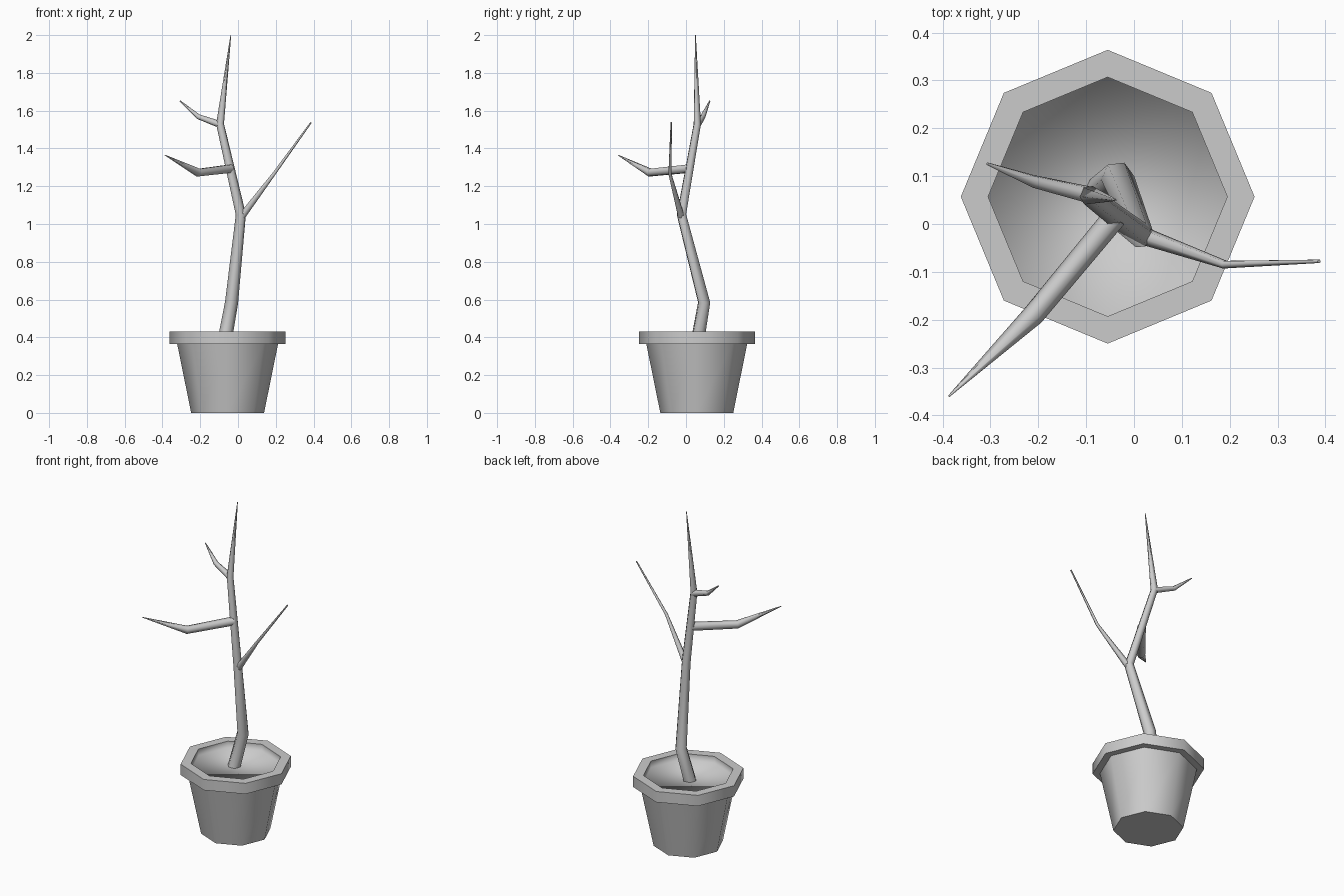
import bpy
import bmesh
import math
from mathutils import Vector

# Remove only the default cube
cube = bpy.data.objects.get("Cube")
if cube:
    bpy.data.objects.remove(cube, do_unlink=True)

# The single flat colour
grey = bpy.data.materials.new("plain_grey")
grey.use_nodes = True
colour = (0.6, 0.6, 0.6, 1.0)
grey.diffuse_color = colour
grey.node_tree.nodes["Principled BSDF"].inputs["Base Color"].default_value = colour

POT_CENTRE = Vector((-0.055, 0.057, 0))


def finish(name, bm, smooth_angle):
    """Turn a bmesh into a shaded object with the grey material."""
    mesh = bpy.data.meshes.new(name)
    bm.to_mesh(mesh)
    bm.free()
    mesh.materials.append(grey)
    obj = bpy.data.objects.new(name, mesh)
    bpy.context.collection.objects.link(obj)
    bpy.ops.object.select_all(action="DESELECT")
    obj.select_set(True)
    bpy.context.view_layer.objects.active = obj
    bpy.ops.object.shade_smooth_by_angle(angle=math.radians(smooth_angle))
    return obj


def bridge(bm, low, high):
    """Join two rings of equal size with quads."""
    n = len(low)
    for i in range(n):
        j = (i + 1) % n
        bm.faces.new((low[i], low[j], high[j], high[i]))


def lathe(name, profile, smooth_angle, cap_first=False, cap_last=False):
    """Spin a (radius, height) profile into eight sides around the pot axis."""
    bm = bmesh.new()
    rings = []
    for radius, z in profile:
        angles = [math.tau * i / 8 for i in range(8)]
        rings.append([bm.verts.new(POT_CENTRE + Vector(
            (radius * math.cos(a), radius * math.sin(a), z))) for a in angles])
    for low, high in zip(rings, rings[1:]):
        bridge(bm, low, high)
    if cap_first:
        bm.faces.new(rings[0][::-1])
    if cap_last:
        bm.faces.new(rings[-1])
    return finish(name, bm, smooth_angle)


def limb(name, path, sides=6):
    """Tapered tube through (x, y, z, radius) points."""
    bm = bmesh.new()
    points = [Vector(p[:3]) for p in path]
    last = len(points) - 1
    side = Vector((0.6, -0.8, 0))
    rings = []
    for i, (p, entry) in enumerate(zip(points, path)):
        before = (p - points[i - 1]).normalized() if i else Vector()
        after = (points[i + 1] - p).normalized() if i < last else Vector()
        along = (before + after).normalized()
        side = (side - along * side.dot(along)).normalized()
        up = along.cross(side)
        angles = [math.tau * k / sides for k in range(sides)]
        rings.append([bm.verts.new(
            p + entry[3] * (side * math.cos(a) + up * math.sin(a))) for a in angles])
    for low, high in zip(rings, rings[1:]):
        bridge(bm, low, high)
    bm.faces.new(rings[0][::-1])
    bm.faces.new(rings[-1])
    return finish(name, bm, 65)


# Pot: tapered body, overhanging rim, and sunken soil with its short inner wall
lathe("pot_body", [(0.193, 0), (0.267, 0.365)], 60, cap_first=True)
lathe("pot_rim", [(0.26, 0.365), (0.307, 0.365), (0.307, 0.43), (0.25, 0.43)], 60)
lathe("soil", [(0.25, 0.43), (0.25, 0.39)], 180, cap_last=True)

# Trunk and its three side branches
limb("trunk", [
    (-0.07, 0.062, 0.385, 0.038), (-0.034, 0.096, 0.585, 0.035),
    (0.015, -0.024, 1.05, 0.027), (-0.095, 0.06, 1.53, 0.021),
    (-0.038, 0.05, 2.0, 0.002)])
limb("lower_left_branch", [
    (0.02, -0.025, 1.04, 0.019), (0.19, -0.085, 1.265, 0.009),
    (0.387, -0.078, 1.538, 0.004)])
limb("front_right_branch", [
    (-0.04, 0.015, 1.293, 0.025), (-0.21, -0.19, 1.272, 0.023),
    (-0.387, -0.36, 1.365, 0.002)])
limb("upper_right_branch", [
    (-0.09, 0.06, 1.525, 0.019), (-0.21, 0.089, 1.568, 0.014),
    (-0.307, 0.126, 1.652, 0.003)])
